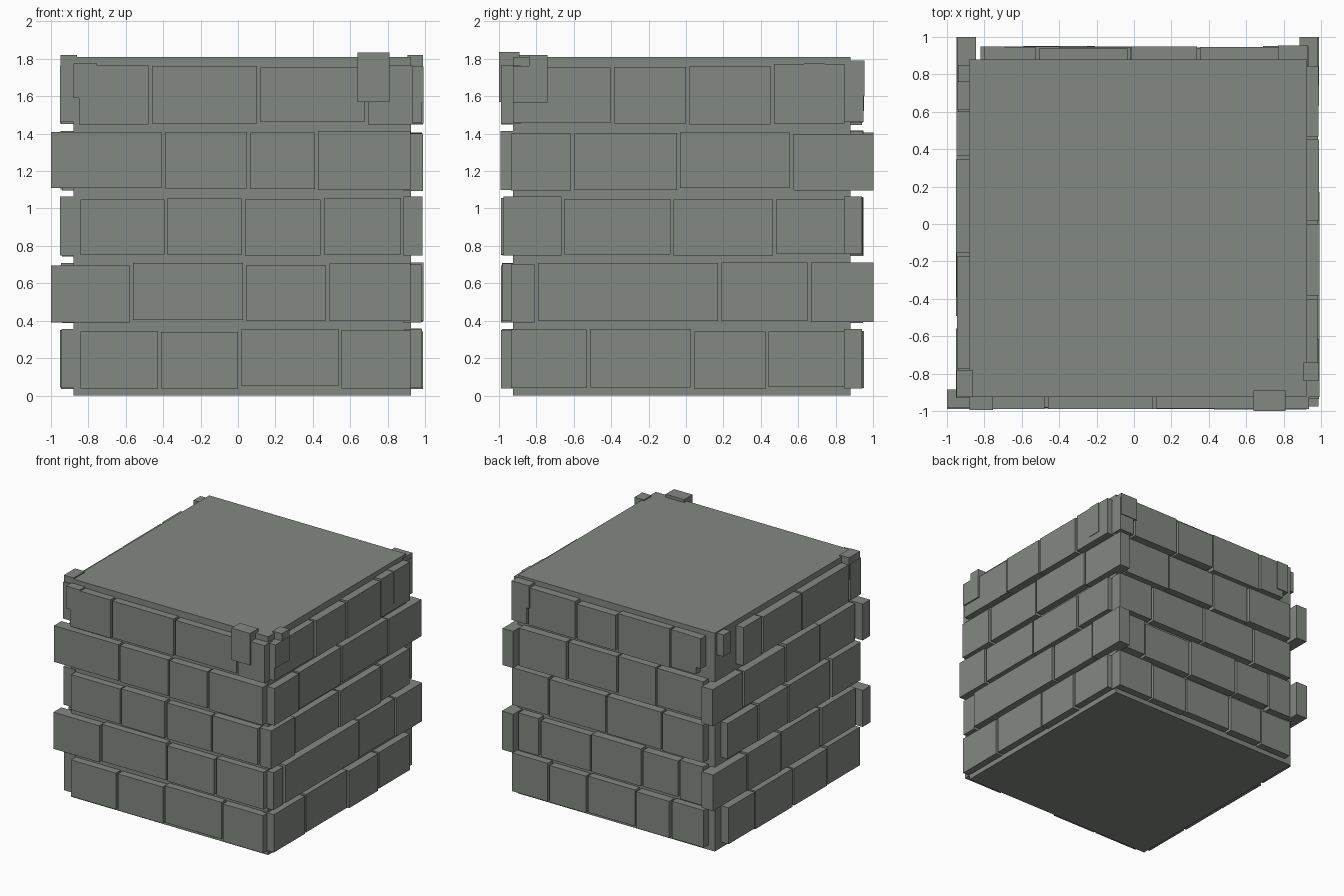
import bpy
import random

random.seed(4)
stone = bpy.data.materials.new("grey_stone")
stone.diffuse_color = (0.225, 0.25, 0.222, 1)


def box(name, x0, x1, y0, y1, z0, z1):
    """Axis-aligned block given by its limits."""
    v = [(x, y, z) for x in (x0, x1) for y in (y0, y1) for z in (z0, z1)]
    f = [(0, 1, 3, 2), (4, 6, 7, 5), (0, 4, 5, 1), (2, 3, 7, 6), (0, 2, 6, 4), (1, 5, 7, 3)]
    mesh = bpy.data.meshes.new(name)
    mesh.from_pydata(v, [], f)
    mesh.materials.append(stone)
    ob = bpy.data.objects.new(name, mesh)
    bpy.context.collection.objects.link(ob)
    return ob


# Solid core of the block
box("core", -0.88, 0.925, -0.925, 0.88, 0, 1.81)

# Per wall: courses from bottom to top, each as start, joints, end
walls = {
    "front": [
        (-0.85, -0.42, 0.01, 0.545, 0.93),
        (-1.01, -0.57, 0.035, 0.48, 0.93),
        (-0.85, -0.385, 0.028, 0.45, 0.88),
        (-1.01, -0.40, 0.058, 0.42, 0.93),
        (-0.86, -0.47, 0.11, 0.685, 0.945)],
    "right": [
        (-0.945, -0.52, 0.033, 0.433, 0.855),
        (-0.945, -0.80, 0.18, 0.658, 1.01),
        (-0.985, -0.657, -0.075, 0.475, 0.855),
        (-0.945, -0.605, -0.04, 0.565, 1.01),
        (-0.93, -0.395, 0.01, 0.46, 0.855)],
    "back": [
        (-0.83, -0.52, -0.20, 0.25, 0.60, 0.945),
        (-0.83, -0.60, -0.26, 0.21, 0.68, 0.88),
        (-0.83, -0.44, 0.07, 0.60, 0.945),
        (-0.83, -0.39, -0.03, 0.43, 0.88),
        (-0.76, -0.515, -0.025, 0.345, 0.79, 0.945)],
    "left": [
        (-0.94, -0.50, -0.05, 0.45, 0.81),
        (-0.88, -0.42, 0.10, 0.55, 1.01),
        (-0.94, -0.55, 0.0, 0.40, 0.81),
        (-0.88, -0.40, 0.05, 0.60, 1.01),
        (-0.94, -0.785, -0.165, 0.355, 0.61)],
}

# Staggered bricks with slight differences in depth and height
gap = 0.009
for side, courses in walls.items():
    for row, joints in enumerate(courses):
        for a, b in zip(joints, joints[1:]):
            a, b = a + gap, b - gap
            z0 = 0.045 + 0.353 * row + random.uniform(-0.01, 0.006)
            z1 = 0.347 + 0.353 * row + random.uniform(-0.008, 0.012)
            d = random.uniform(-0.006, 0.006)
            lim = {"front": (a, b, -0.986 + d, -0.885),
                   "right": (0.885, 0.986 + d, a, b),
                   "back": (a, b, 0.845, 0.946 + d),
                   "left": (-0.946 + d, -0.845, a, b)}[side]
            box(side + "_brick", *lim, z0, z1)

# Chipped stones around the top corners
box("front_left_chip", -0.88, -0.755, -0.995, -0.88, 1.59, 1.775)
box("left_front_chip", -0.95, -0.86, -0.925, -0.78, 1.64, 1.82)
box("front_right_chip", 0.64, 0.81, -1.0, -0.89, 1.57, 1.835)
box("right_front_chip", 0.905, 0.99, -0.84, -0.74, 1.565, 1.82)
box("right_front_low_chip", 0.905, 0.992, -0.925, -0.74, 1.565, 1.76)
box("right_back_chip", 0.90, 0.99, 0.63, 0.74, 1.51, 1.775)
box("back_right_chip", 0.77, 0.93, 0.84, 0.955, 1.60, 1.79)
box("left_back_chip", -0.94, -0.86, 0.76, 0.85, 1.62, 1.80)
box("back_left_chip", -0.80, -0.69, 0.85, 0.95, 1.52, 1.77)
